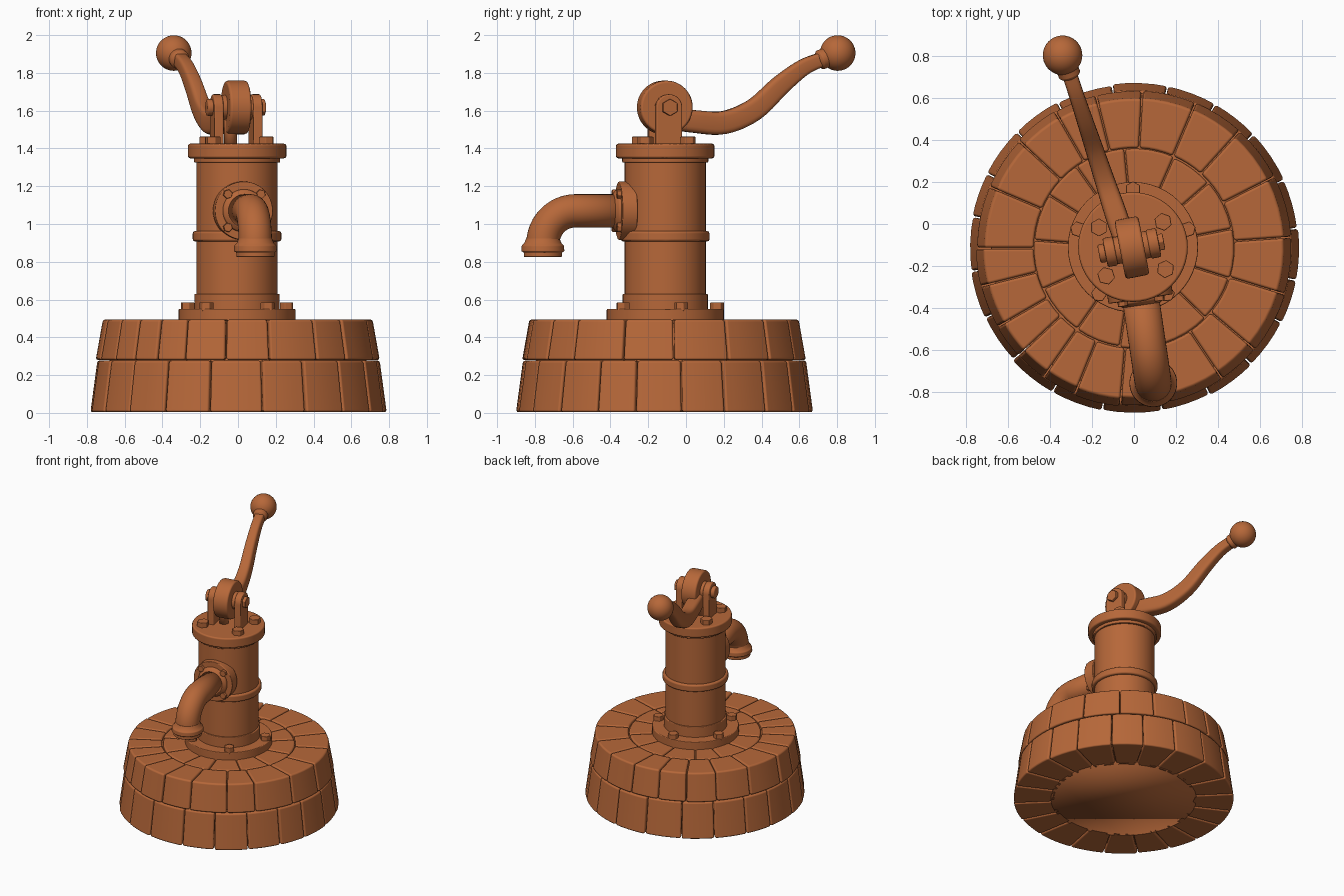
import bpy, bmesh, math, random
from mathutils import Matrix, Vector

random.seed(4)
cube = bpy.data.objects.get("Cube")
if cube:
    bpy.data.objects.remove(cube)

clay = bpy.data.materials.new("terracotta")
clay.use_nodes = True
COLOUR = (0.47, 0.137, 0.041, 1)
clay.diffuse_color = COLOUR
clay.node_tree.nodes["Principled BSDF"].inputs["Base Color"].default_value = COLOUR


def T(x, y, z):
    return Matrix.Translation((x, y, z))


def R(deg, axis):
    return Matrix.Rotation(math.radians(deg), 4, axis)


def finish(name, bm, matrix=None, bevel=0.006, segments=2):
    """Turn a bmesh into a smooth, softly bevelled object."""
    bm.normal_update()
    bmesh.ops.recalc_face_normals(bm, faces=bm.faces)
    mesh = bpy.data.meshes.new(name)
    bm.to_mesh(mesh)
    bm.free()
    for p in mesh.polygons:
        p.use_smooth = True
    mesh.materials.append(clay)
    ob = bpy.data.objects.new(name, mesh)
    bpy.context.collection.objects.link(ob)
    if matrix:
        ob.matrix_world = matrix
    if bevel:
        m = ob.modifiers.new("soft_edges", 'BEVEL')
        m.width, m.segments = bevel, segments
        m.limit_method, m.angle_limit = 'ANGLE', math.radians(35)
        m.harden_normals = True
    return ob


def skin(bm, rings):
    """Join closed rings of points with quads and cap both ends."""
    vs = [[bm.verts.new(p) for p in ring] for ring in rings]
    n = len(vs[0])
    for a, b in zip(vs, vs[1:]):
        for i in range(n):
            j = (i + 1) % n
            bm.faces.new((a[i], a[j], b[j], b[i]))
    bm.faces.new(vs[0])
    bm.faces.new(vs[-1])


def lathe(name, profile, matrix, sides=48, bevel=0.006):
    bm = bmesh.new()
    turn = [math.tau * i / sides for i in range(sides)]
    skin(bm, [[(r * math.cos(a), r * math.sin(a), z) for a in turn] for r, z in profile])
    return finish(name, bm, matrix, bevel)


def disc(name, r, z0, z1, matrix, sides=48, bevel=0.006):
    return lathe(name, [(r, z0), (r, z1)], matrix, sides, bevel)


def stone_ring(name, angles, section):
    """A ring of wedge stones; section is four (radius, z) corners."""
    cr, cz = sum(r for r, z in section) / 4, sum(z for r, z in section) / 4
    bm = bmesh.new()
    for i, a in enumerate(angles):
        b = angles[i + 1] if i + 1 < len(angles) else angles[0] + 360
        out = random.uniform(-0.005, 0.004)
        rings = []
        for k in range(5):
            t = math.radians(a + (b - a) * k / 4)
            gap = 0.003 * ((k == 0) - (k == 4))
            c, s = math.cos(t), math.sin(t)
            ring = []
            for r, z in section:
                r += out if r > cr else 0
                ring.append((r * c - gap * s, r * s + gap * c, z))
            rings.append(ring)
        skin(bm, rings)
    return finish(name, bm, BASE, 0.013, 3)


def even(count, phase, jitter):
    return [phase + 360 / count * i + random.uniform(-jitter, jitter) for i in range(count)]


# Stone plinth
BASE = T(0, -0.115, 0)
disc("plinth_core", 0.68, 0.02, 0.475, BASE)
disc("plinth_underside", 0.52, 0.004, 0.03, BASE, bevel=0)
stone_ring("lower_stones", even(20, 8, 2),
           [(0.485, 0.004), (0.785, 0.004), (0.748, 0.277), (0.485, 0.277)])
stone_ring("upper_stones",
           [4, 27, 48, 67, 87, 104, 120, 137, 157, 180,
            194, 210, 223, 235, 248, 265, 283, 304, 320, 343],
           [(0.477, 0.28), (0.753, 0.28), (0.715, 0.494), (0.477, 0.494)])
stone_ring("inner_stones", even(13, 12, 3),
           [(0.22, 0.4), (0.473, 0.4), (0.473, 0.492), (0.22, 0.492)])

# Pump barrel
AXIS = T(-0.005, -0.11, 0)
disc("base_flange", 0.31, 0.48, 0.55, AXIS)
disc("foot_ring", 0.226, 0.54, 0.63, AXIS)
disc("barrel", 0.215, 0.53, 1.36, AXIS)
disc("middle_band", 0.235, 0.907, 0.963, AXIS, bevel=0.014)
disc("cap_lip", 0.228, 1.325, 1.36, AXIS)
disc("cap", 0.261, 1.348, 1.425, AXIS, bevel=0.012)
for a in range(18, 378, 72):
    disc("base_bolt", 0.038, 0.54, 0.585, AXIS @ R(a, 'Z') @ T(0.275, 0, 0), 6, 0.004)
for a in (40, 150, 227, 326):
    disc("cap_bolt", 0.043, 1.41, 1.462, AXIS @ R(a, 'Z') @ T(0.187, 0, 0), 6, 0.004)

# Spout: local z of OUT points away from the barrel
SPIN = AXIS @ R(8.5, 'Z')
OUT = SPIN @ T(0, 0, 1.07) @ R(90, 'X')
disc("spout_flange", 0.155, 0.17, 0.25, OUT)
lathe("spout_boss", [(0.115, 0.24), (0.112, 0.262), (0.09, 0.28)], OUT)
for a in range(45, 405, 90):
    disc("spout_bolt", 0.025, 0.24, 0.272, OUT @ R(a, 'Z') @ T(0.125, 0, 0), 6, 0.003)

BEND, REACH = 0.175, 0.655
bm = bmesh.new()
stations = [(0.2, 0)] + [(REACH - BEND, i * 7.5) for i in range(13)]
rings = []
for d, bend in stations:
    t = math.radians(bend)
    centre = Vector((0, -d - BEND * math.sin(t), 1.07 - BEND * (1 - math.cos(t))))
    up = Vector((0, -math.sin(t), math.cos(t)))
    rings.append([centre + 0.088 * (Vector((math.cos(a), 0, 0)) + up * math.sin(a))
                  for a in [math.tau * i / 32 for i in range(32)]])
skin(bm, rings)
finish("spout_pipe", bm, SPIN, 0)
lathe("spout_mouth", [(0.088, 0.925), (0.098, 0.9), (0.112, 0.885), (0.114, 0.855),
                      (0.101, 0.85), (0.101, 0.825), (0.08, 0.825), (0.078, 0.86)],
      SPIN @ T(0, -REACH, 0), bevel=0.004)

# Pivot: lugs, pin, wheel; local x runs along the pin
PIVOT = T(-0.01, -0.112, 1.617) @ R(11, 'Z')
PIN = PIVOT @ R(90, 'Y')
for side in (-1, 1):
    outline = [(0.07, -0.2)] + [(0.07 * math.cos(math.pi * i / 16), 0.07 * math.sin(math.pi * i / 16))
                                for i in range(17)] + [(-0.07, -0.2)]
    bm = bmesh.new()
    skin(bm, [[(side * x, y, z) for y, z in outline] for x in (0.08, 0.13)])
    finish("pivot_lug", bm, PIVOT, 0.008)
disc("pivot_pin", 0.026, -0.15, 0.15, PIN, 24, 0.003)
disc("pin_head", 0.045, -0.16, -0.125, PIN, 32, 0.01)
disc("pin_nut", 0.045, 0.125, 0.155, PIN, 6, 0.005)
disc("pivot_wheel", 0.142, -0.058, 0.058, PIN, 48, 0.014)
disc("wheel_hub", 0.065, -0.082, 0.082, PIN, 32, 0.004)
disc("piston_rod", 0.034, -0.22, 0, PIVOT @ T(-0.03, 0, 0), 24, 0)

# Handle: rounded rectangular section swept along a curve
knots = [(-0.1, 1.56, 0.055, 0.05), (0.04, 1.543, 0.06, 0.053), (0.2, 1.537, 0.061, 0.048),
         (0.36, 1.605, 0.058, 0.043), (0.5, 1.735, 0.052, 0.039), (0.62, 1.828, 0.043, 0.036),
         (0.72, 1.872, 0.038, 0.036), (0.8, 1.905, 0.038, 0.036)]
knots = [Vector((-0.088 - 0.331 * (y - 0.052), y, z)).to_tuple() + (h, w) for y, z, h, w in knots]


def spline(a, b, c, d, t):
    return 0.5 * (2 * b + (c - a) * t + (2 * a - 5 * b + 4 * c - d) * t * t
                  + (3 * b - a - 3 * c + d) * t ** 3)


path = []
ends = [knots[0]] + knots + [knots[-1]]
for i in range(len(knots) - 1):
    for k in range(5):
        path.append([spline(*vals, k / 5) for vals in zip(*ends[i:i + 4])])
path.append(list(knots[-1]))
bm = bmesh.new()
rings = []
for i, p in enumerate(path):
    ahead = Vector(path[min(i + 1, len(path) - 1)][:3]) - Vector(path[max(i - 1, 0)][:3])
    side = ahead.cross(Vector((0, 0, 1))).normalized()
    up = side.cross(ahead).normalized()
    ring = []
    for k in range(24):
        c, s = math.cos(math.tau * k / 24), math.sin(math.tau * k / 24)
        ring.append(Vector(p[:3]) + side * p[4] * math.copysign(abs(c) ** 0.5, c)
                    + up * p[3] * math.copysign(abs(s) ** 0.5, s))
    rings.append(ring)
skin(bm, rings)
finish("handle_arm", bm, None, 0)

# Knob and its collar
knob = Vector((-0.34, 0.803, 1.905))
aim = (knob - Vector(path[-8][:3])).to_track_quat('Z', 'Y').to_matrix().to_4x4()
lathe("knob_collar", [(0.04, -0.118), (0.053, -0.105), (0.053, -0.07)],
      Matrix.Translation(knob) @ aim, 32, 0.004)
bm = bmesh.new()
bmesh.ops.create_uvsphere(bm, u_segments=40, v_segments=24, radius=0.094)
finish("handle_knob", bm, Matrix.Translation(knob), 0)
